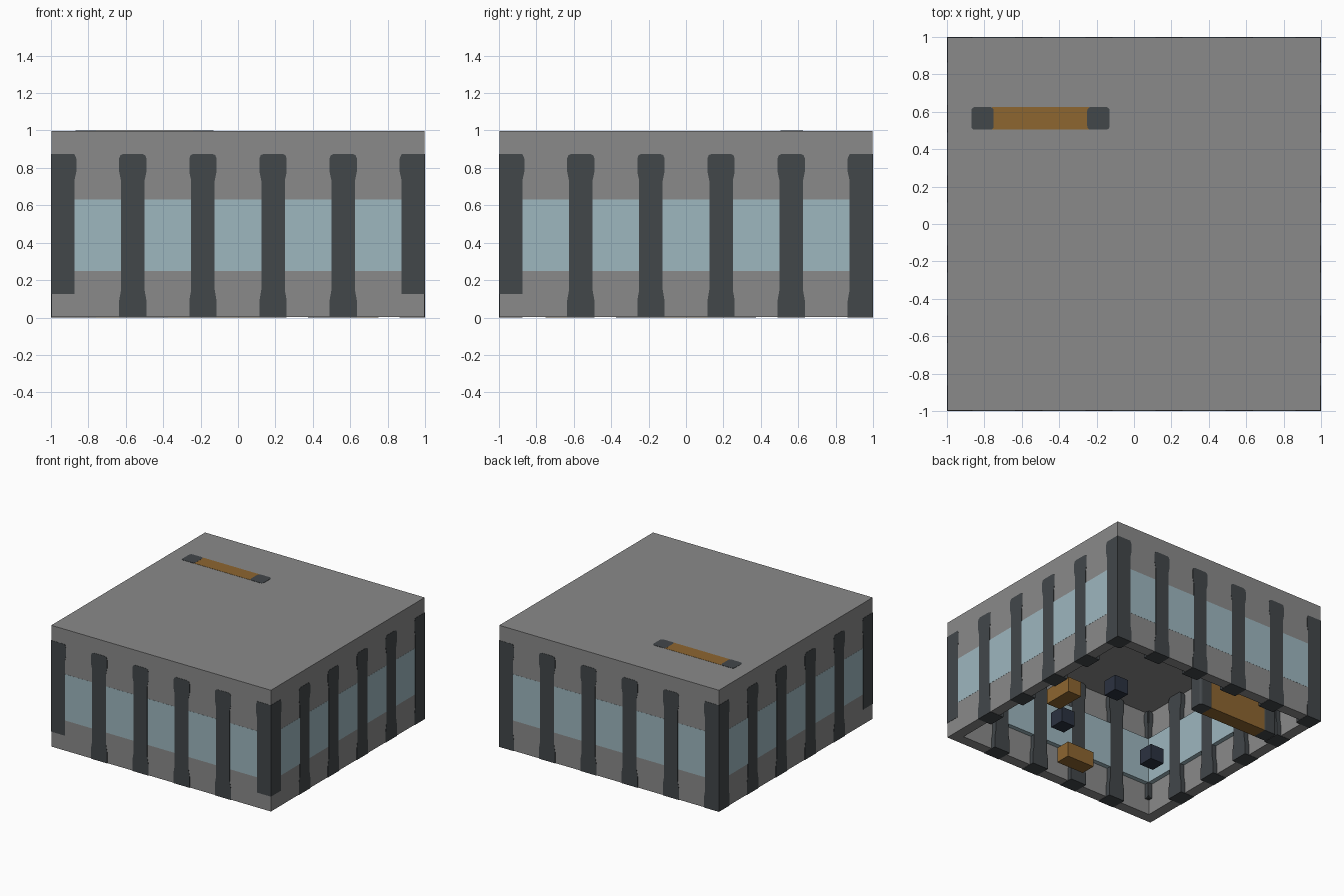
import bpy, bmesh
from math import pi
from mathutils import Matrix, Vector

cube = bpy.data.objects.get("Cube")
if cube:
    bpy.data.objects.remove(cube, do_unlink=True)


def material(name, srgb):
    color = [((c / 255 + 0.055) / 1.055) ** 2.4 for c in srgb] + [1]
    mat = bpy.data.materials.new(name)
    mat.use_nodes = True
    mat.diffuse_color = color
    mat.node_tree.nodes["Principled BSDF"].inputs["Base Color"].default_value = color
    return mat


STONE = material("grey stone", (138, 138, 138))
IRON = material("dark iron", (66, 71, 74))
GLASS = material("pale blue glass", (157, 183, 191))
WOOD = material("brown wood", (141, 102, 48))
NAVY = material("dark navy", (43, 50, 64))

T = 0.125      # wall thickness
CORE = 0.998   # half width of the stone shell, just behind the inlays


def finish(name, bm, mat):
    bmesh.ops.recalc_face_normals(bm, faces=bm.faces)
    mesh = bpy.data.meshes.new(name)
    bm.to_mesh(mesh)
    bm.free()
    mesh.materials.append(mat)
    obj = bpy.data.objects.new(name, mesh)
    bpy.context.collection.objects.link(obj)
    return obj


def box(name, lo, hi, mat, round_corners=0, turn=Matrix()):
    lo, hi = Vector(lo), Vector(hi)
    bm = bmesh.new()
    bmesh.ops.create_cube(bm, size=1)
    bmesh.ops.scale(bm, vec=hi - lo, verts=bm.verts)
    bmesh.ops.translate(bm, vec=(lo + hi) / 2, verts=bm.verts)
    if round_corners:
        upright = [e for e in bm.edges
                   if abs(e.verts[0].co.z - e.verts[1].co.z) > 0.01]
        bmesh.ops.bevel(bm, geom=upright, offset=round_corners, segments=3,
                        profile=0.5, affect='EDGES')
    bm.transform(turn)
    return finish(name, bm, mat)


def prism(name, outline, turn, mat):
    """Extrude an (x, z) outline through the front wall, then turn it to its side."""
    bm = bmesh.new()
    face = bm.faces.new([bm.verts.new((x, -1, z)) for x, z in outline])
    new = bmesh.ops.extrude_face_region(bm, geom=[face])["geom"]
    bmesh.ops.translate(bm, vec=(0, T + 0.002, 0),
                        verts=[v for v in new if isinstance(v, bmesh.types.BMVert)])
    bm.transform(turn)
    return finish(name, bm, mat)


# Hollow stone shell, open below
bm = bmesh.new()
bmesh.ops.create_cube(bm, size=1)
bmesh.ops.scale(bm, vec=(2 * CORE, 2 * CORE, 0.996), verts=bm.verts)
bmesh.ops.translate(bm, vec=(0, 0, 0.5), verts=bm.verts)
bm.faces.ensure_lookup_table()
under = min(bm.faces, key=lambda f: f.calc_center_median().z)
bmesh.ops.inset_region(bm, faces=[under], thickness=T - 0.002)
new = bmesh.ops.extrude_face_region(bm, geom=[under])["geom"]
bmesh.ops.delete(bm, geom=[under], context='FACES')
for v in new:
    if isinstance(v, bmesh.types.BMVert):
        v.co.z = 1 - T
finish("stone_shell", bm, STONE)

# Half widths up the edge of a pillar: flared foot, slim shaft, rounded head
FOOT = [(0.073, 0), (0.073, 0.09), (0.0625, 0.15)]
CUT_FOOT = [(0.047, T), (0.0625, T + 0.015)]
HEAD = [(0.0625, 0.73), (0.073, 0.78), (0.073, 0.85), (0.066, 0.868), (0.05, 0.875)]

for side, label in enumerate(("front", "left", "back", "right")):
    turn = Matrix.Rotation(side * pi / 2, 4, 'Z')
    # Window band, hidden behind the pillars where they cross it
    box(label + "_window_band", (-0.9, -0.999, 0.25), (0.9, -1 + T + 0.001, 0.63),
        GLASS, turn=turn)
    # Pillars between the windows
    edge = FOOT + HEAD
    for i, x in enumerate((-0.5625, -0.1875, 0.1875, 0.5625)):
        outline = [(x + w, z) for w, z in edge] + [(x - w, z) for w, z in reversed(edge)]
        prism(f"{label}_pillar_{i + 1}", outline, turn, IRON)
    # Corner pillars, with feet only at the back
    for s in (-1, 1):
        at_back = (turn @ Vector((s, -1, 0))).y > 0
        edge = (FOOT if at_back else CUT_FOOT) + HEAD
        outline = [(s * (0.9375 - w), z) for w, z in edge]
        outline += [(s, edge[-1][1]), (s, edge[0][1])]
        prism(f"{label}_corner_{'a' if s < 0 else 'b'}", outline, turn, IRON)

# Partition with a wooden door between iron posts, showing through the roof
box("door", (-0.76, 0.505, 0), (-0.24, 0.625, 0.9995), WOOD)
box("door_post_right", (-0.87, 0.504, 0), (-0.75, 0.626, 1), IRON, 0.02)
box("door_post_left", (-0.25, 0.504, 0), (-0.13, 0.626, 1), IRON, 0.02)

# Low furniture inside
for i, (x, y) in enumerate(((0.4375, 0.3125), (0.4375, -0.3125), (-0.4375, -0.3125))):
    h = T / 2
    box(f"stool_{i + 1}", (x - h, y - h, 0), (x + h, y + h, T), NAVY)
box("left_bench", (0.625, -T, 0), (0.75, T, T), WOOD)
box("front_bench", (-T, -0.75, 0), (T, -0.625, T), WOOD)
